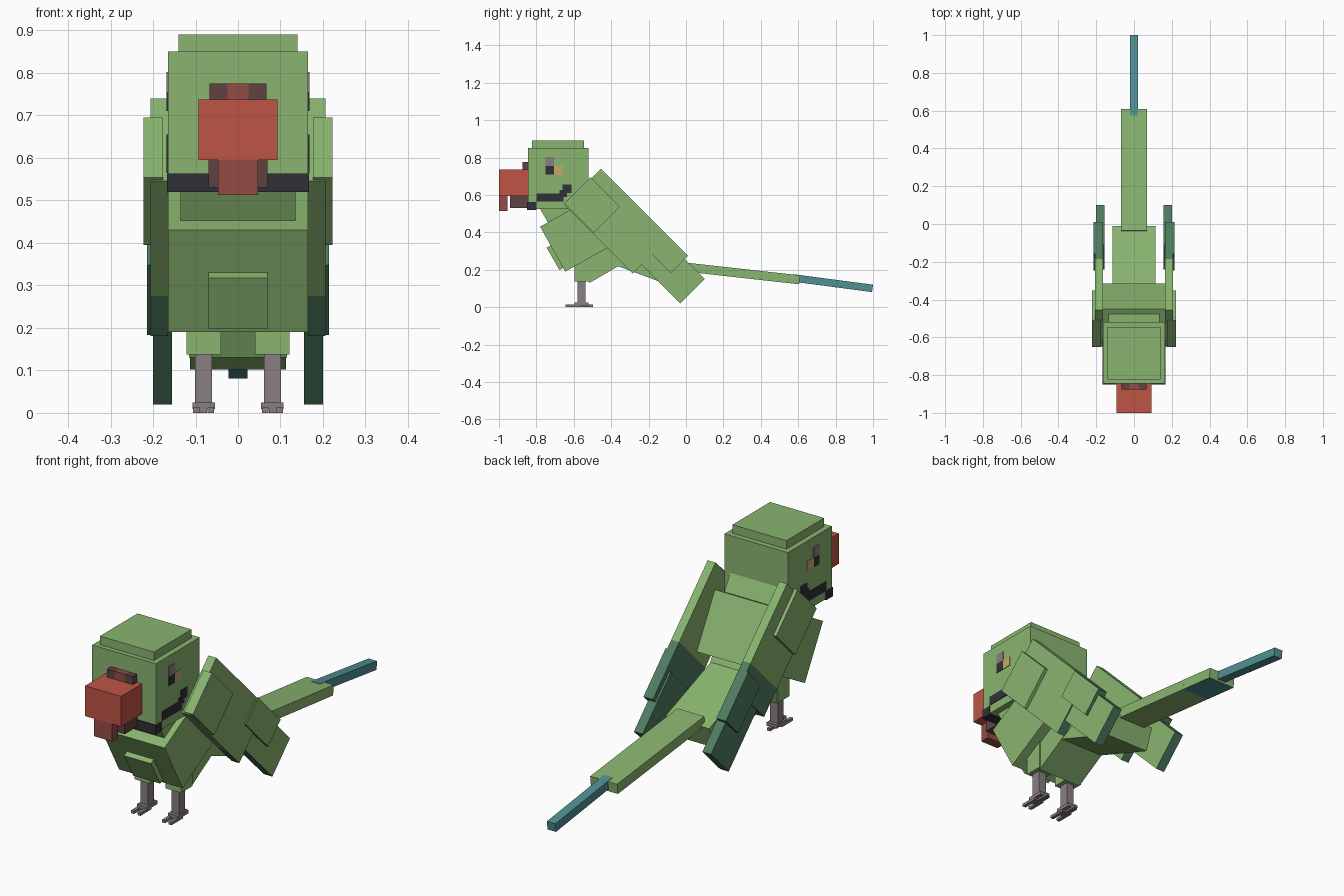
import bpy
import bmesh
from mathutils import Vector

if "Cube" in bpy.data.objects:
    bpy.data.objects.remove(bpy.data.objects["Cube"])


def material(name, r, g, b):
    m = bpy.data.materials.new(name)
    m.use_nodes = True
    m.diffuse_color = (r, g, b, 1)
    m.node_tree.nodes["Principled BSDF"].inputs["Base Color"].default_value = (r, g, b, 1)
    return m


green = material("leaf green", 0.25, 0.46, 0.16)
wing_teal = material("dark wing teal", 0.08, 0.2, 0.12)
tail_teal = material("tail teal", 0.08, 0.28, 0.29)
red = material("beak red", 0.52, 0.09, 0.06)
dull_red = material("dull red", 0.3, 0.07, 0.06)
maroon = material("dark maroon", 0.12, 0.055, 0.055)
black = material("near black", 0.03, 0.03, 0.04)
grey = material("warm grey", 0.25, 0.21, 0.22)
tan = material("eye tan", 0.58, 0.4, 0.13)


def slab(name, x, a, b, depth, mat, special=None, rule=None):
    """Box between two x values, with side edge a-b in (y, z) and a depth clockwise from it.
    Faces whose normal passes the rule take the special material."""
    a, b = Vector((0, *a)), Vector((0, *b))
    u = b - a
    v = Vector((0, u.z, -u.y)).normalized() * depth
    bm = bmesh.new()
    bmesh.ops.create_cube(bm, size=1)
    for vert in bm.verts:
        i, j, k = (c + 0.5 for c in vert.co)
        vert.co = a + u * j + v * k
        vert.co.x = x[0] + (x[1] - x[0]) * i
    bmesh.ops.recalc_face_normals(bm, faces=bm.faces)
    mesh = bpy.data.meshes.new(name)
    mesh.materials.append(mat)
    if special:
        mesh.materials.append(special)
        for f in bm.faces:
            f.material_index = int(rule(f.normal))
    bm.to_mesh(mesh)
    bm.free()
    ob = bpy.data.objects.new(name, mesh)
    bpy.context.collection.objects.link(ob)
    return ob


def box(name, x, y, z, mat):
    return slab(name, x, (y[0], z[1]), (y[1], z[1]), z[1] - z[0], mat)


def wide(half):
    return (-half, half)


# Head
box("head", wide(0.165), (-0.845, -0.52), (0.525, 0.85), green)
box("crown", wide(0.14), (-0.823, -0.545), (0.85, 0.89), green)
box("chin_band", wide(0.167), (-0.85, -0.8), (0.52, 0.563), black)

# Beak
box("upper_beak", wide(0.093), (-1, -0.845), (0.595, 0.737), red)
box("beak_tip", wide(0.047), (-1, -0.955), (0.513, 0.595), dull_red)
box("lower_beak", wide(0.07), (-0.94, -0.845), (0.53, 0.595), maroon)
box("nose_bridge", wide(0.025), (-0.875, -0.845), (0.737, 0.775), dull_red)

# Body, tilted forward
slab("torso", wide(0.165), (-0.78, 0.43), (-0.45, 0.615), 0.275, green)
slab("neck", wide(0.135), (-0.78, 0.525), (-0.52, 0.675), 0.085, green)
slab("belly_plate", wide(0.07), (-0.745, 0.318), (-0.71, 0.338), 0.138, green)
slab("lower_body", wide(0.115), (-0.6, 0.275), (-0.385, 0.4), 0.168, green)
slab("rump", wide(0.113), (-0.36, 0.335), (-0.01, 0.205), 0.11, green)

# Tail
slab("tail_base", wide(0.07), (-0.035, 0.242), (0.43, 0.19), 0.048, green)
slab("tail_end", wide(0.07), (0.43, 0.19), (0.61, 0.17), 0.048, green,
     tail_teal, lambda n: n.z > 0.5)
slab("tail_feather", wide(0.022), (0.575, 0.176), (1, 0.12), 0.04, tail_teal)

for side, s in (("left", 1), ("right", -1)):
    def span(inner, outer):
        return (s * inner, s * outer)

    def outward(n, s=s):
        return n.x * s > -0.5

    # Wing: green shoulder, dark feathers with green inner faces
    slab(side + "_wing", span(0.165, 0.206), (-0.455, 0.74), (-0.185, 0.47), 0.275, green)
    slab(side + "_wing_end", span(0.165, 0.206), (-0.185, 0.47), (-0.09, 0.375), 0.275,
         green, wing_teal, outward)
    slab(side + "_shoulder", span(0.176, 0.222), (-0.51, 0.695), (-0.352, 0.537), 0.2, green)
    slab(side + "_wing_covert", span(0.165, 0.214), (-0.155, 0.44), (0.01, 0.275), 0.13,
         green, wing_teal, outward)
    slab(side + "_wing_tip", span(0.155, 0.2), (-0.11, 0.36), (0.1, 0.15), 0.185,
         green, wing_teal, outward)

    # Nostril and face markings
    box(side + "_nostril", span(0.025, 0.067), (-0.875, -0.845), (0.737, 0.775), maroon)
    face = span(0.163, 0.168)
    box(side + "_eye_top", face, (-0.75, -0.707), (0.755, 0.802), grey)
    box(side + "_eye", face, (-0.75, -0.707), (0.71, 0.755), black)
    box(side + "_eye_corner", face, (-0.707, -0.66), (0.71, 0.755), tan)
    box(side + "_cheek_stripe", face, (-0.8, -0.655), (0.565, 0.608), black)
    box(side + "_cheek_step", face, (-0.675, -0.635), (0.59, 0.625), black)
    box(side + "_cheek_hook", face, (-0.66, -0.613), (0.61, 0.655), black)

    # Leg and foot
    box(side + "_thigh", span(0.04, 0.121), (-0.595, -0.51), (0.137, 0.3), green)
    box(side + "_leg", span(0.061, 0.101), (-0.58, -0.537), (0.02, 0.14), grey)
    box(side + "_ankle", span(0.054, 0.107), (-0.597, -0.52), (0.009, 0.025), grey)
    for toe, inner, y in (("inner_toe", 0.056, (-0.643, -0.56)),
                          ("outer_toe", 0.09, (-0.643, -0.56)),
                          ("back_toe", 0.073, (-0.597, -0.497))):
        box(side + "_" + toe, span(inner, inner + 0.016), y, (0, 0.013), grey)
